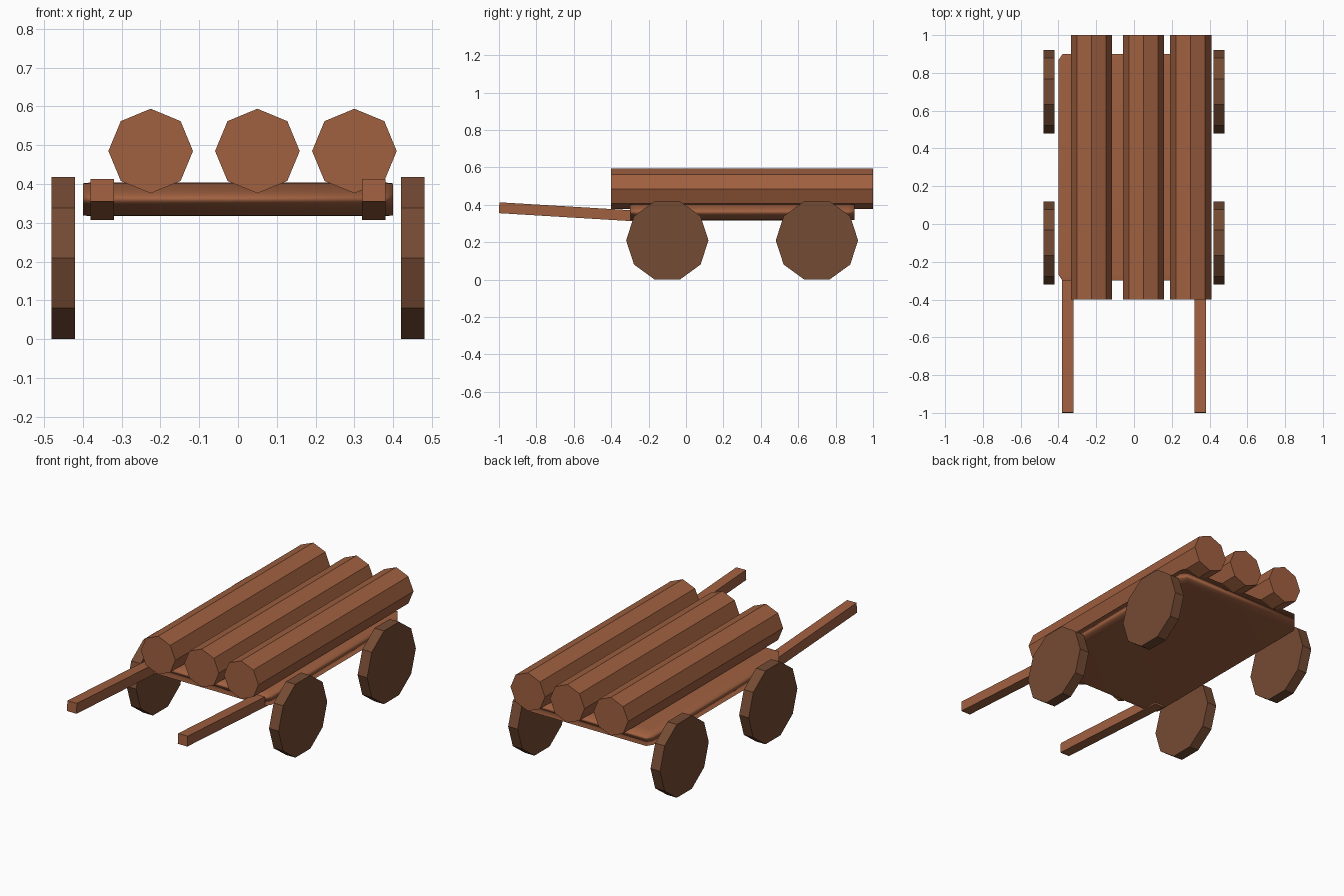
import bpy, bmesh
from math import pi

if "Cube" in bpy.data.objects:
    bpy.data.objects.remove(bpy.data.objects["Cube"])


def material(name, rgb):
    m = bpy.data.materials.new(name)
    m.diffuse_color = (*rgb, 1)
    m.use_nodes = True
    m.node_tree.nodes["Principled BSDF"].inputs["Base Color"].default_value = m.diffuse_color
    return m


WOOD = material("wood", (0.35, 0.117, 0.051))
DARK_WOOD = material("dark_wood", (0.175, 0.069, 0.033))


def finish(name, mat):
    ob = bpy.context.object
    ob.name = name
    ob.data.materials.append(mat)
    return ob


def box(name, size, loc, rot=(0, 0, 0)):
    bpy.ops.mesh.primitive_cube_add(size=1, location=loc, rotation=rot)
    ob = finish(name, WOOD)
    ob.scale = size
    return ob


def cylinder(name, sides, radius, depth, loc, rot, mat):
    bpy.ops.mesh.primitive_cylinder_add(vertices=sides, radius=radius, depth=depth,
                                        location=loc, rotation=rot)
    return finish(name, mat)


# Cart bed: bevelled unit block stretched into a board, softly shaded
bed = box("bed", (0.8, 1.2, 0.087), (0, 0.3, 0.3605))
bm = bmesh.new()
bm.from_mesh(bed.data)
bmesh.ops.bevel(bm, geom=bm.edges[:], offset=0.027, segments=1, affect='EDGES')
for f in bm.faces:
    f.smooth = True
bm.to_mesh(bed.data)
bm.free()

# Logs lying along the bed
for i, x in enumerate((-0.225, 0.05, 0.30)):
    cylinder(f"log_{i + 1}", 8, 0.109, 1.4, (x, 0.3, 0.485), (pi / 2, 0, 0), WOOD)

for side, s in (("left", -1), ("right", 1)):
    # Pull handle, rising slightly towards the front
    box(f"handle_{side}", (0.06, 0.80, 0.058), (s * 0.35, -0.6, 0.36), (-0.06, 0, 0))
    # Ten-sided wheels
    for end, y in (("front", -0.1), ("back", 0.7)):
        cylinder(f"wheel_{end}_{side}", 10, 0.22, 0.06, (s * 0.45, y, 0.2095),
                 (0, pi / 2, 0), DARK_WOOD)
